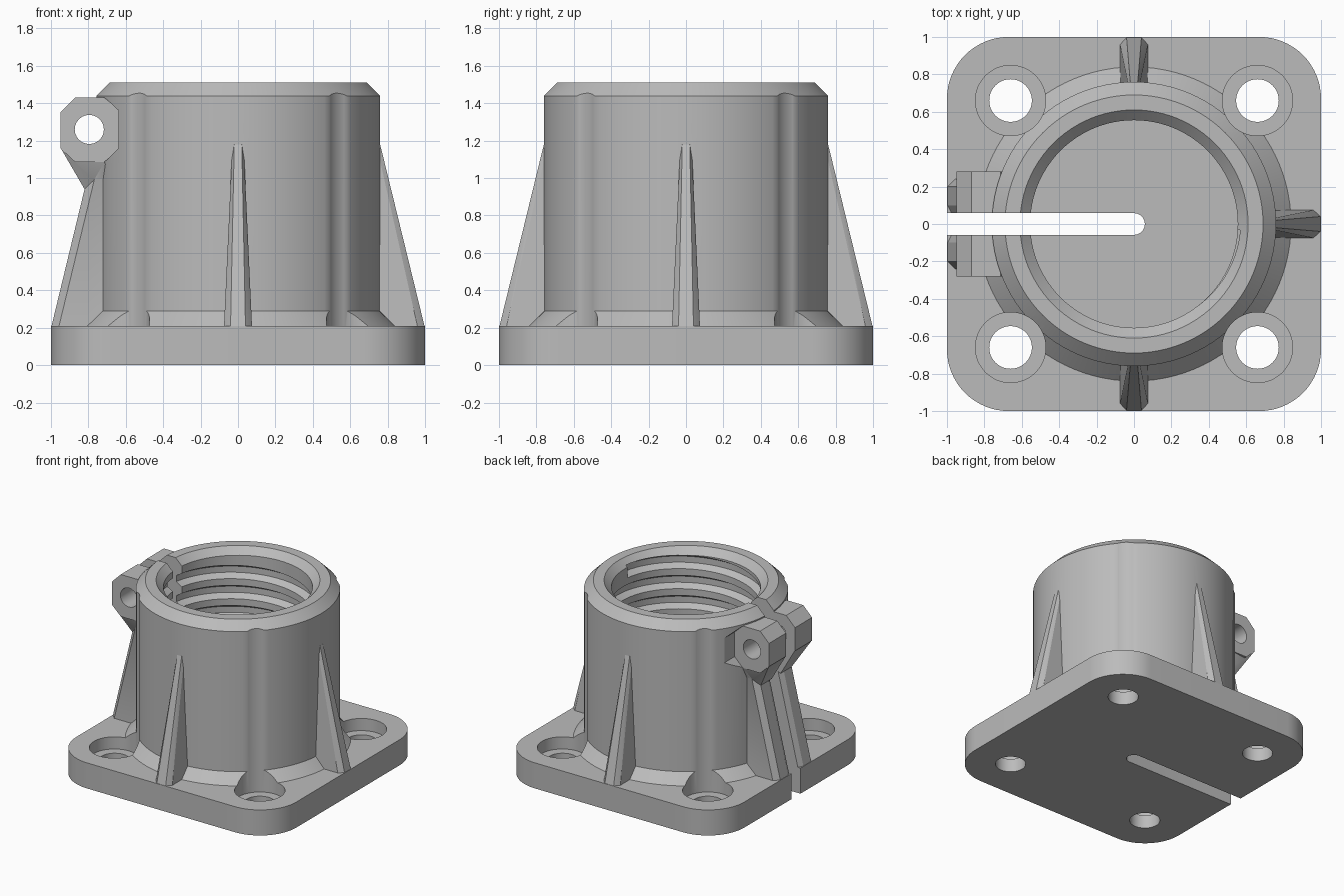
import bpy, bmesh
from math import sin, cos, pi, radians
from mathutils import Matrix

cube = bpy.data.objects.get("Cube")
if cube:
    bpy.data.objects.remove(cube)

grey = bpy.data.materials.new("plain grey")
grey.use_nodes = True
COLOUR = (0.5, 0.5, 0.5, 1)
grey.diffuse_color = COLOUR
grey.node_tree.nodes["Principled BSDF"].inputs["Base Color"].default_value = COLOUR


def finish(name, bm):
    bmesh.ops.recalc_face_normals(bm, faces=bm.faces)
    mesh = bpy.data.meshes.new(name)
    bm.to_mesh(mesh)
    bm.free()
    mesh.materials.append(grey)
    ob = bpy.data.objects.new(name, mesh)
    bpy.context.collection.objects.link(ob)
    return ob


def loft(name, sections):
    """Closed solid through matching rings of points."""
    bm = bmesh.new()
    rings = [[bm.verts.new(p) for p in s] for s in sections]
    n = len(rings[0])
    for a, b in zip(rings, rings[1:]):
        for i in range(n):
            j = (i + 1) % n
            bm.faces.new((a[i], a[j], b[j], b[i]))
    bm.faces.new(rings[0])
    bm.faces.new(rings[-1])
    return finish(name, bm)


def lathe(name, profile, x=0, y=0, seg=96):
    return loft(name, [[(x + r * cos(2 * pi * i / seg), y + r * sin(2 * pi * i / seg), z)
                        for i in range(seg)] for r, z in profile])


def prism(name, outline, z0, z1):
    return loft(name, [[(x, y, z) for x, y in outline] for z in (z0, z1)])


def side_prism(name, outline, y0, y1):
    return loft(name, [[(x, y, z) for x, z in outline] for y in (y0, y1)])


def hull(name, points):
    bm = bmesh.new()
    for p in points:
        bm.verts.new(p)
    bmesh.ops.convex_hull(bm, input=bm.verts)
    return finish(name, bm)


def apply(target, tool, operation):
    """Boolean the tool into the target, then drop the tool."""
    mod = target.modifiers.new(operation, "BOOLEAN")
    mod.object, mod.operation, mod.solver = tool, operation, "EXACT"
    tool.hide_render = True
    bpy.context.view_layer.objects.active = target
    bpy.ops.object.modifier_apply(modifier=mod.name)
    bpy.data.objects.remove(tool)


def arc(cx, cy, r, start, end, n=16):
    return [(cx + r * cos(radians(start + (end - start) * i / n)),
             cy + r * sin(radians(start + (end - start) * i / n))) for i in range(n + 1)]


# Rounded square base plate
corners = []
for k, (sx, sy) in enumerate(((1, 1), (-1, 1), (-1, -1), (1, -1))):
    corners += arc(sx * 0.67, sy * 0.67, 0.33, 90 * k, 90 * k + 90)
body = prism("flanged_clamp_socket", corners, 0, 0.21)

# Barrel with chamfered rim and flared foot
apply(body, lathe("barrel", [(0.84, 0.1), (0.84, 0.21), (0.76, 0.29),
                             (0.76, 1.44), (0.69, 1.51)]), "UNION")


# Tapered gusset ribs
def gusset(name, turn):
    pts = []
    for s in (-1, 1):
        pts += [(0.998, s * 0.04, 0.205), (0.96, s * 0.075, 0.205), (0.68, s * 0.075, 0.205),
                (0.76, s * 0.02, 1.18), (0.74, s * 0.03, 1.18), (0.68, s * 0.03, 1.18)]
    rib = hull(name, pts)
    rib.data.transform(Matrix.Rotation(radians(turn), 4, "Z"))
    return rib


for turn in (0, 90, 270):
    apply(body, gusset("gusset_rib", turn), "UNION")

# Clamp side: paired ribs, flared necks and ears beside the slot
EAR = [(-0.95, 1.16), (-0.95, 1.35), (-0.87, 1.43), (-0.715, 1.43),
       (-0.64, 1.36), (-0.64, 1.16), (-0.715, 1.085), (-0.87, 1.085)]
BOLT = (-0.795, 1.26)
for s in (-1, 1):
    section = [(0, 0.02), (0, 0.2), (0.04, 0.24), (0.32, 0.24), (0.32, 0.02)]
    section[0:1] = [(0.04, 0.02), (0.04, 0.06), (0, 0.1)]
    rib_pts = []
    for edge, z in ((-0.998, 0.205), (-0.765, 1.17)):
        rib_pts += [(min(edge + dx, -0.66), s * y, z) for dx, y in section]
    apply(body, hull("clamp_rib", rib_pts), "UNION")
    neck = [(x, s * y, z) for x, z, far in ((-0.949, 1.162, 0.279), (-0.715, 1.09, 0.279),
                                            (-0.82, 0.94, 0.2), (-0.77, 0.99, 0.239),
                                            (-0.68, 0.99, 0.239)) for y in (0.03, far)]
    apply(body, hull("clamp_neck", neck), "UNION")
    apply(body, side_prism("clamp_ear", EAR, s * 0.04, s * 0.3), "UNION")

# Recesses for the bolt head and nut, then the bolt hole
recess = [(BOLT[0] + (x - BOLT[0]) * 1.01, BOLT[1] + (z - BOLT[1]) * 1.01) for x, z in EAR]
for s in (-1, 1):
    apply(body, side_prism("bolt_recess", recess, s * 0.28, s * 0.65), "DIFFERENCE")
apply(body, side_prism("bolt_hole", arc(*BOLT, 0.078, 0, 345, 23), -0.5, 0.5), "DIFFERENCE")

# Counterbored mounting holes, scalloping the barrel
for x in (-0.66, 0.66):
    for y in (-0.66, 0.66):
        apply(body, lathe("mounting_hole", [(0.114, -0.1), (0.114, 0.11), (0.188, 0.11),
                                            (0.188, 1.6)], x, y, 48), "DIFFERENCE")

# Blind bore with chamfered mouth
FLOOR = 0.2
apply(body, lathe("bore", [(0.555, FLOOR), (0.555, 1.455), (0.62, 1.52)]), "DIFFERENCE")

# Internal screw thread
PITCH, STEPS = 0.165, 72
tooth = [(0.53, -0.055), (0.555, -0.055), (0.605, -0.025),
         (0.605, 0.025), (0.555, 0.055), (0.53, 0.055)]
turns = int((1.6 - 0.3) / PITCH)
coil = []
for i in range(turns * STEPS):
    a = 2 * pi * (i + 0.37) / STEPS
    z = FLOOR + 0.07 + PITCH * i / STEPS
    coil.append([(r * cos(a), r * sin(a), z + dz) for r, dz in tooth])
apply(body, loft("thread_groove", coil), "DIFFERENCE")

# Clamping slot with a round end
slot = [(-1.2, -0.058)] + arc(0, 0, 0.058, -90, 90) + [(-1.2, 0.058)]
apply(body, prism("clamp_slot", slot, -0.1, 1.7), "DIFFERENCE")

# Smooth curved walls, keep sharp edges
bpy.ops.object.select_all(action="DESELECT")
body.select_set(True)
bpy.context.view_layer.objects.active = body
bpy.ops.object.shade_smooth_by_angle(angle=radians(25))
